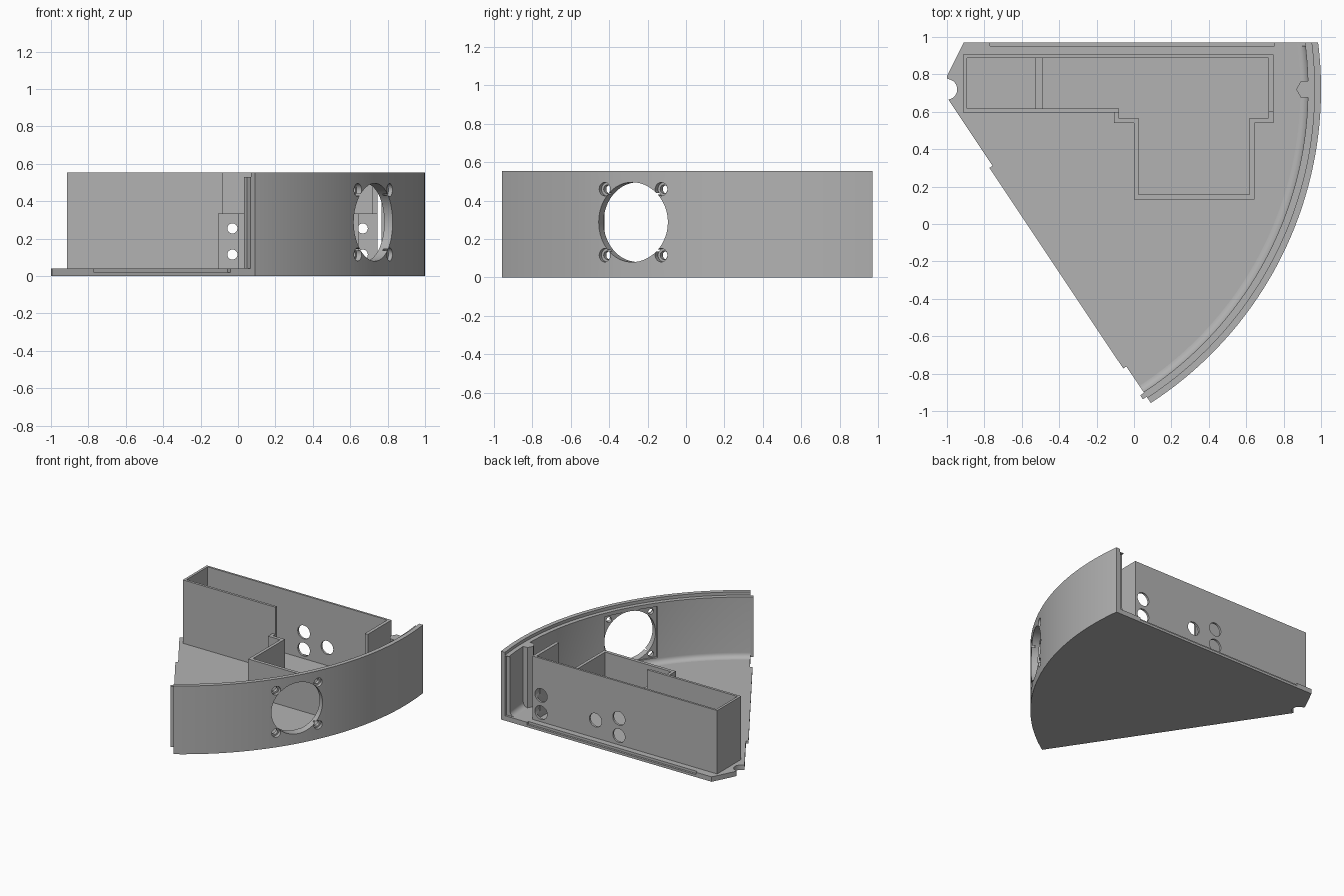
import bpy, bmesh, math
from math import sin, cos, asin, radians, pi
from mathutils import Vector, Matrix

cube = bpy.data.objects.get("Cube")
if cube:
    bpy.data.objects.remove(cube)

gray = bpy.data.materials.new("plain gray")
gray.use_nodes = True
gray.diffuse_color = (0.45, 0.45, 0.45, 1)
gray.node_tree.nodes["Principled BSDF"].inputs["Base Color"].default_value = (0.45, 0.45, 0.45, 1)

CX, CY = -1.0, 0.72          # pivot of the sector
EDGE = radians(-56.3)        # direction of the slanted side
FLOOR, LEDGE, TOP, LOW = 0.04, 0.53, 0.555, 0.335
SEGS = 72


def finish(name, bm):
    bmesh.ops.recalc_face_normals(bm, faces=bm.faces[:])
    mesh = bpy.data.meshes.new(name)
    bm.to_mesh(mesh)
    bm.free()
    mesh.materials.append(gray)
    obj = bpy.data.objects.new(name, mesh)
    bpy.context.collection.objects.link(obj)
    return obj


def prism(name, pts, z0, z1):
    bm = bmesh.new()
    face = bm.faces.new([bm.verts.new((x, y, z0)) for x, y in pts])
    ext = bmesh.ops.extrude_face_region(bm, geom=[face])
    verts = [v for v in ext["geom"] if isinstance(v, bmesh.types.BMVert)]
    bmesh.ops.translate(bm, verts=verts, vec=(0, 0, z1 - z0))
    return finish(name, bm)


def rect(name, x0, x1, y0, y1, z0, z1):
    return prism(name, [(x0, y0), (x1, y0), (x1, y1), (x0, y1)], z0, z1)


def polar(r, a):
    return CX + r * cos(a), CY + r * sin(a)


def back_angle(r):
    return asin(0.25 / r)


def side_angle(r, offset=0.024):
    return EDGE - asin(offset / r)


def sweep(name, profile, start, end):
    """Sweep an (r, z) profile about the pivot; ends follow the straight sides."""
    bm = bmesh.new()
    rings = []
    for i in range(SEGS + 1):
        t = i / SEGS
        ring = []
        for r, z in profile:
            x, y = polar(r, start(r) * (1 - t) + end(r) * t)
            ring.append(bm.verts.new((x, y, z)))
        rings.append(ring)
    n = len(profile)
    for a, b in zip(rings, rings[1:]):
        for j in range(n):
            k = (j + 1) % n
            bm.faces.new((a[j], a[k], b[k], b[j]))
    bm.faces.new(rings[0])
    bm.faces.new(rings[-1])
    return finish(name, bm)


def rod(center, direction, radius, length, sides=40):
    """Cylinder cutter centred on a point."""
    bm = bmesh.new()
    rot = Vector(direction).to_track_quat('Z', 'Y').to_matrix().to_4x4()
    bmesh.ops.create_cone(bm, cap_ends=True, segments=sides, radius1=radius, radius2=radius,
                          depth=length, matrix=Matrix.Translation(center) @ rot)
    return finish("cutter", bm)


def cut(obj, cutters):
    for c in cutters:
        c.hide_render = True
        mod = obj.modifiers.new("cut", 'BOOLEAN')
        mod.operation, mod.solver, mod.object = 'DIFFERENCE', 'EXACT', c
        bpy.context.view_layer.objects.active = obj
        bpy.ops.object.modifier_apply(modifier=mod.name)
        bpy.data.objects.remove(c)


# Floor plate with pivot notch
R_FLOOR = 1.94
a0, a1 = back_angle(R_FLOOR), side_angle(R_FLOOR)
outline = [polar(R_FLOOR, a0 + (a1 - a0) * i / SEGS) for i in range(SEGS + 1)]
n0, n1 = side_angle(0.055), radians(88)
outline += [polar(0.055, n0 + (n1 - n0) * i / 16) for i in range(17)]
outline += [(-1.0, 0.79), (-0.91, 0.97)]
floor = prism("floor_plate", outline, 0, FLOOR)
cut(floor, [rect("cutter", -0.77, 0.75, 0.953, 1.0, 0.02, 0.06)])

# Tongue along the slanted side
along = Vector((cos(EDGE), sin(EDGE)))
out = Vector((sin(EDGE), -cos(EDGE)))
pivot = Vector((CX, CY))
prism("side_tongue", [pivot + along * s + out * d for s, d in
                      ((0.475, 0.01), (1.765, 0.01), (1.765, 0.044), (0.475, 0.044))], 0.02, FLOOR)

# Curved outer wall with lid ledge and floor fillet
fillet = [(1.89 + 0.04 * sin(t), 0.08 - 0.04 * cos(t)) for t in
          [pi / 2 * (1 - i / 6) for i in range(7)]]
profile = [(2, 0), (2, TOP), (1.965, TOP), (1.965, LEDGE), (1.93, LEDGE)] + fillet + [(1.89, 0)]
wall = sweep("curved_wall", profile, back_angle, side_angle)

# Fan opening, flat seat, counterbored screw holes and end groove
axis = Vector((cos(radians(-30)), sin(radians(-30)), 0))
side = Vector((-axis.y, axis.x, 0))
base = Vector((CX, CY, 0.288))
seat = []
for d, s in ((1.80, -0.215), (1.938, -0.215), (1.938, 0.215), (1.80, 0.215)):
    p = base + axis * d + side * s
    seat.append((p.x, p.y))
cutters = [prism("cutter", seat, 0.085, 0.50),
           rod(base + axis * 1.95, axis, 0.208, 0.4, 64),
           rect("cutter", 0.88, 0.947, 0.952, 1.0, FLOOR, LEDGE - 0.005)]
for sx in (-1, 1):
    for sz in (-1, 1):
        p = base + side * (0.17 * sx) + Vector((0, 0, 0.172 * sz))
        cutters += [rod(p + axis * 1.95, axis, 0.022, 0.4, 24),
                    rod(p + axis * 2.065, axis, 0.035, 0.2, 24)]
cut(wall, cutters)

# Vertical tongue on the other end of the wall
sweep("wall_tongue", [(1.935, FLOOR), (1.96, FLOOR), (1.96, LEDGE), (1.935, LEDGE)],
      lambda r: side_angle(r, 0.0), lambda r: side_angle(r, 0.048))

# Hexagonal screw post
prism("screw_post", [(0.917 + 0.05 * cos(i * pi / 3), CY + 0.05 * sin(i * pi / 3))
                     for i in range(6)], 0.01, LEDGE)

# Tall compartment wall with cable holes
tall = prism("tall_compartment", [
    (-0.08, 0.597), (-0.914, 0.597), (-0.914, 0.905), (0.747, 0.905), (0.747, 0.6), (0.72, 0.6),
    (0.72, 0.888), (-0.894, 0.888), (-0.894, 0.617), (-0.08, 0.617)], 0.01, TOP)
cut(tall, [rod((x, 0.9, z), (0, 1, 0), 0.055, 0.1) for x, z in
           ((-0.03, 0.255), (-0.03, 0.115), (0.18, 0.185), (0.67, 0.255), (0.67, 0.115))])

# Low compartment wall with mounting holes
low = prism("low_compartment", [
    (-0.108, 0.61), (-0.108, 0.54), (0, 0.54), (0, 0.13), (0.643, 0.13), (0.643, 0.54),
    (0.747, 0.54), (0.747, 0.6), (0.72, 0.6), (0.72, 0.567), (0.617, 0.567), (0.617, 0.157),
    (0.025, 0.157), (0.025, 0.567), (-0.082, 0.567), (-0.082, 0.61)], 0.01, LOW)
cut(low, [rod((x, 0.55, z), (0, 1, 0), 0.027, 0.1, 24)
          for x in (-0.03, 0.667) for z in (0.255, 0.115)])

# Divider inside the tall compartment
rect("divider", -0.53, -0.49, 0.61, 0.89, 0.01, LOW)

# Smooth curved surfaces, keep edges crisp
for obj in bpy.context.collection.objects:
    obj.select_set(obj.type == 'MESH' and gray.name in obj.data.materials)
bpy.context.view_layer.objects.active = wall
bpy.ops.object.shade_smooth_by_angle(angle=radians(25))
